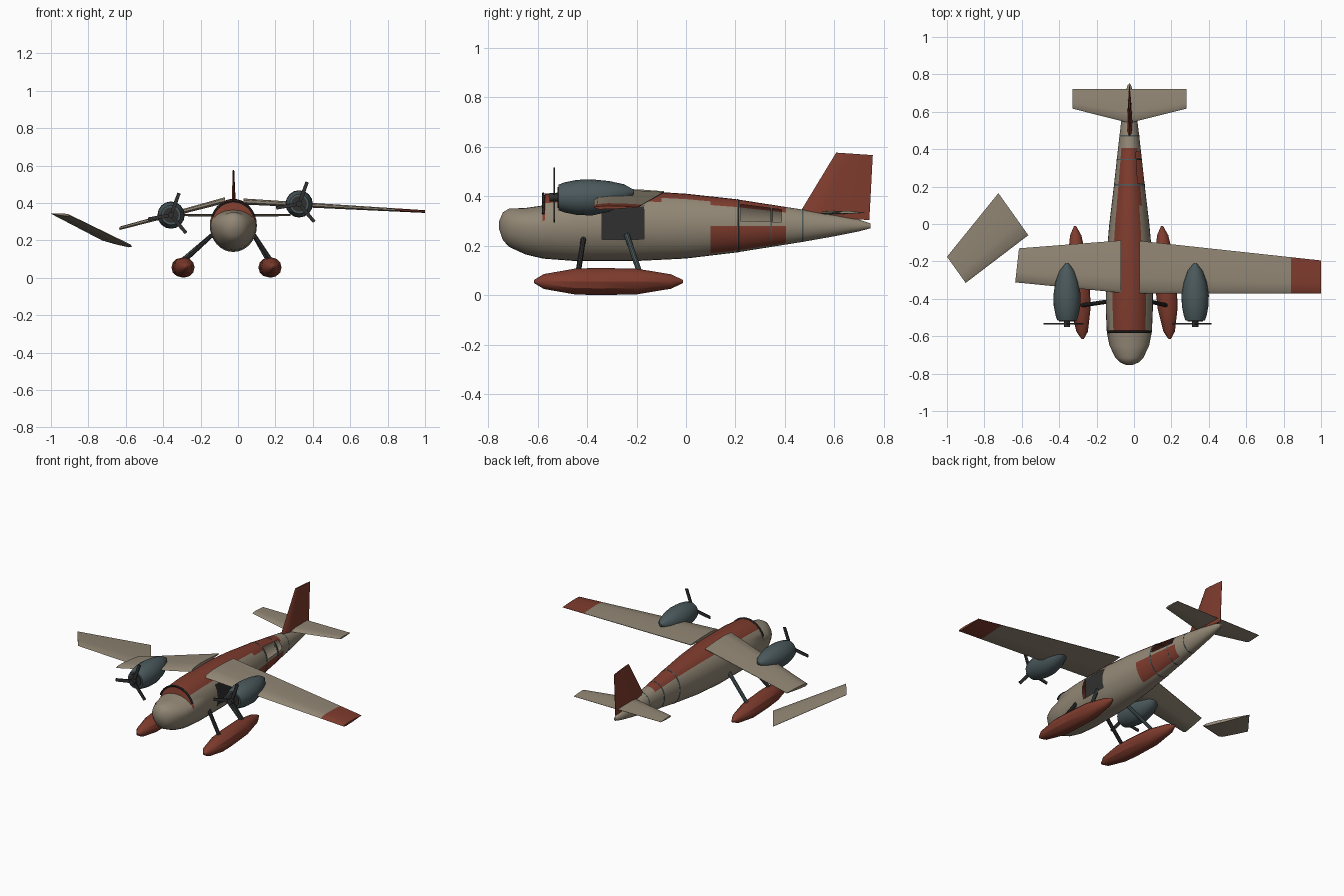
import bpy, bmesh, math
from mathutils import Vector

if "Cube" in bpy.data.objects:
    bpy.data.objects.remove(bpy.data.objects["Cube"])


def material(name, rgb):
    m = bpy.data.materials.new(name)
    m.use_nodes = True
    m.diffuse_color = (*rgb, 1)
    node = next(n for n in m.node_tree.nodes if n.type == 'BSDF_PRINCIPLED')
    node.inputs["Base Color"].default_value = (*rgb, 1)
    node.inputs["Roughness"].default_value = 0.8
    return m


TAN = material("weathered tan", (0.29, 0.245, 0.18))
RED = material("rust red", (0.215, 0.045, 0.027))
SLATE = material("slate grey", (0.07, 0.1, 0.107))
DARK = material("charcoal", (0.03, 0.03, 0.03))
CX = -0.025  # fuselage centre line


def loft(name, rings, mats, rule=None, caps=True, angle=35):
    """Skin a list of rings; rule gives a material index, or None for a hole."""
    bm = bmesh.new()
    rows = [[bm.verts.new(p) for p in ring] for ring in rings]
    n = len(rows[0])
    for i in range(len(rows) - 1):
        for k in range(n):
            index = rule(i, k) if rule else 0
            if index is None:
                continue
            j = (k + 1) % n
            face = bm.faces.new((rows[i][k], rows[i][j], rows[i + 1][j], rows[i + 1][k]))
            face.material_index = index
    if caps:
        bm.faces.new(rows[0])
        last = bm.faces.new(rows[-1])
        last.material_index = len(mats) - 1
    bmesh.ops.recalc_face_normals(bm, faces=bm.faces)
    mesh = bpy.data.meshes.new(name)
    bm.to_mesh(mesh)
    bm.free()
    for m in mats:
        mesh.materials.append(m)
    ob = bpy.data.objects.new(name, mesh)
    bpy.context.collection.objects.link(ob)
    bpy.ops.object.select_all(action='DESELECT')
    ob.select_set(True)
    bpy.context.view_layer.objects.active = ob
    bpy.ops.object.shade_smooth_by_angle(angle=math.radians(angle))
    return ob


def oval(x, y, w, zc, up, down, n=16):
    ring = []
    for k in range(n):
        a = math.tau * k / n
        c = math.cos(a)
        ring.append((x + w * math.sin(a), y, zc + c * (up if c > 0 else down)))
    return ring


def rod(name, a, b, radius, mat, sides=10):
    a, b = Vector(a), Vector(b)
    turn = (b - a).to_track_quat('Z', 'Y')
    circle = [turn @ Vector((radius * math.cos(math.tau * k / sides),
                             radius * math.sin(math.tau * k / sides), 0)) for k in range(sides)]
    return loft(name, [[p + v for v in circle] for p in (a, b)], [mat])


# Fuselage: y, half width, top, bottom
PROFILE = [(-0.755, 0.015, 0.3, 0.265), (-0.74, 0.05, 0.335, 0.222), (-0.715, 0.075, 0.35, 0.195),
           (-0.65, 0.106, 0.352, 0.165), (-0.58, 0.12, 0.362, 0.148), (-0.57, 0.121, 0.41, 0.147),
           (-0.45, 0.126, 0.42, 0.138), (-0.2, 0.125, 0.422, 0.138), (0, 0.107, 0.41, 0.148),
           (0.2, 0.083, 0.388, 0.172), (0.47, 0.053, 0.346, 0.215), (0.6, 0.037, 0.325, 0.238),
           (0.7, 0.022, 0.305, 0.258), (0.745, 0.008, 0.29, 0.27)]
SIDES = 32


def section(y, grow=1.0):
    for a, b in zip(PROFILE, PROFILE[1:]):
        if a[0] <= y <= b[0]:
            t = (y - a[0]) / (b[0] - a[0])
            w, top, low = (p + (q - p) * t for p, q in zip(a[1:], b[1:]))
            return oval(CX, y, w * grow, 0.28, (top - 0.28) * grow, (0.28 - low) * grow, SIDES)


stations = sorted([p[0] for p in PROFILE] + [-0.34, -0.17, -0.1, 0.1, 0.22, 0.385, 0.405])


def skin(i, k):
    y = (stations[i] + stations[i + 1]) / 2
    a = 360 * (k + 0.5) / SIDES           # degrees from the top towards +x
    up = min(a, 360 - a)
    if -0.34 < y < -0.17 and 56 < a < 113:
        return None                        # side door
    if 0.22 < y < 0.385 and 34 < a < 78:
        return None                        # torn window
    if -0.58 < y < -0.57:
        return 1 if up < 80 else 0         # windscreen
    if -0.57 < y < 0.405 and up < (34 if a < 180 and -0.1 < y < 0.1 else 46):
        return 1                           # roof stripe
    if 0.1 < y < 0.405 and 90 < a < 160:
        return 1                           # side panel
    return 0


loft("fuselage", [section(y) for y in stations], [TAN, RED, TAN], skin, angle=40)

# Frames around the rear body
for y in (0.21, 0.345, 0.472):
    loft("body_frame", [section(y - 0.004, 0.97), section(y - 0.003, 1.012),
                        section(y + 0.003, 1.012), section(y + 0.004, 0.97)], [SLATE], caps=False)

# Windscreen arch
arch = section(-0.57, 1.0)
points = [arch[k % SIDES] for k in range(-6, 7)]
for a, b in zip(points, points[1:]):
    rod("windscreen_arch", (a[0], -0.577, a[2]), (b[0], -0.577, b[2]), 0.006, DARK, 6)

# Dark cabin behind the door
loft("cabin_interior", [[(x, y, z) for x, z in ((-0.1, 0.215), (0.075, 0.215), (0.075, 0.362), (-0.1, 0.362))]
                        for y in (-0.345, -0.165)], [DARK])

# Flying surfaces
FOIL = [(0, 0), (0.06, 0.45), (0.3, 0.6), (0.65, 0.4), (1, 0.06), (1, -0.06), (0.5, -0.35), (0.12, -0.4)]


def foil(front, back, thick, up=(0, 0, 1)):
    f, b, u = Vector(front), Vector(back), Vector(up)
    return [f.lerp(b, c) + u * thick * h for c, h in FOIL]


def whole_wing(x):
    t = (x - 0.03) / 0.97
    z = 0.412 - 0.06 * t
    return foil((x, -0.372, z - 0.01 * (1 - t)), (x, -0.09 - 0.105 * t, z + 0.003), 0.03 - 0.016 * t)


loft("left_wing", [whole_wing(x) for x in (0.03, 0.84, 1.0)], [TAN, RED], lambda i, k: i)
loft("broken_right_wing", [foil((-0.07, -0.368, 0.41), (-0.07, -0.088, 0.418), 0.03),
                           foil((-0.635, -0.312, 0.262), (-0.615, -0.13, 0.268), 0.018)], [TAN])
loft("detached_wing_panel", [foil((-0.9, -0.315, 0.333), (-1.0, -0.175, 0.343), 0.013),
                             foil((-0.565, -0.06, 0.167), (-0.725, 0.165, 0.2), 0.02)], [TAN])
loft("tailplane", [foil((CX + s * 0.305, 0.617, 0.334), (CX + s * 0.305, 0.722, 0.334), 0.01) if s else
                   foil((CX, 0.54, 0.331), (CX, 0.722, 0.333), 0.016) for s in (-1, 0, 1)], [TAN])
loft("tail_fin", [foil((CX, 0.455, 0.325), (CX, 0.741, 0.303), 0.028, (1, 0, 0)),
                  foil((CX, 0.607, 0.576), (CX, 0.755, 0.566), 0.008, (1, 0, 0))], [RED])

# Engines and propellers: y, radius, rise of the axis
NACELLE = [(-0.515, 0.052, 0), (-0.49, 0.061, 0), (-0.44, 0.071, 0), (-0.38, 0.073, 0),
           (-0.31, 0.062, 0.004), (-0.25, 0.04, 0.013), (-0.21, 0.008, 0.022)]
for side, x, z in (("left", 0.327, 0.395), ("right", -0.358, 0.335)):
    loft(side + "_engine", [oval(x, y, r, z + dz, r, r) for y, r, dz in NACELLE], [SLATE])
    rod(side + "_engine_face", (x, -0.52, z), (x, -0.51, z), 0.042, DARK, 16)
    rod(side + "_propeller_hub", (x, -0.552, z), (x, -0.515, z), 0.017, DARK, 12)
    for angle in (70, 190, 310):
        d = Vector((math.cos(math.radians(angle)), 0, math.sin(math.radians(angle))))
        s = Vector((-d.z, 0, d.x))
        hub = Vector((x, -0.533, z))
        rings = []
        for dist, w in ((0.0, 0.007), (0.04, 0.01), (0.125, 0.009)):
            rings.append([hub + d * dist + s * w * u + Vector((0, 0.003 * v, 0))
                          for u, v in ((-1, -1), (1, -1), (1, 1), (-1, 1))])
        loft(side + "_propeller_blade", rings, [DARK])

# Floats and their struts: y, radius
FLOAT = [(-0.615, 0.006), (-0.575, 0.03), (-0.45, 0.052), (-0.36, 0.055),
         (-0.2, 0.052), (-0.06, 0.029), (-0.012, 0.006)]
for side, x, top in (("left", 0.17, 0.075), ("right", -0.295, -0.12)):
    loft(side + "_float", [oval(x - (y + 0.31) * 0.067, y, r * 1.03, 0.055, r, r, 12)
                           for y, r in FLOAT], [RED], angle=30)
    rod(side + "_front_strut", (top, -0.412, 0.245), (x + 0.008, -0.436, 0.09), 0.011, DARK)
    rod(side + "_rear_strut", (top, -0.24, 0.245), (x - 0.008, -0.187, 0.09), 0.011, SLATE)
